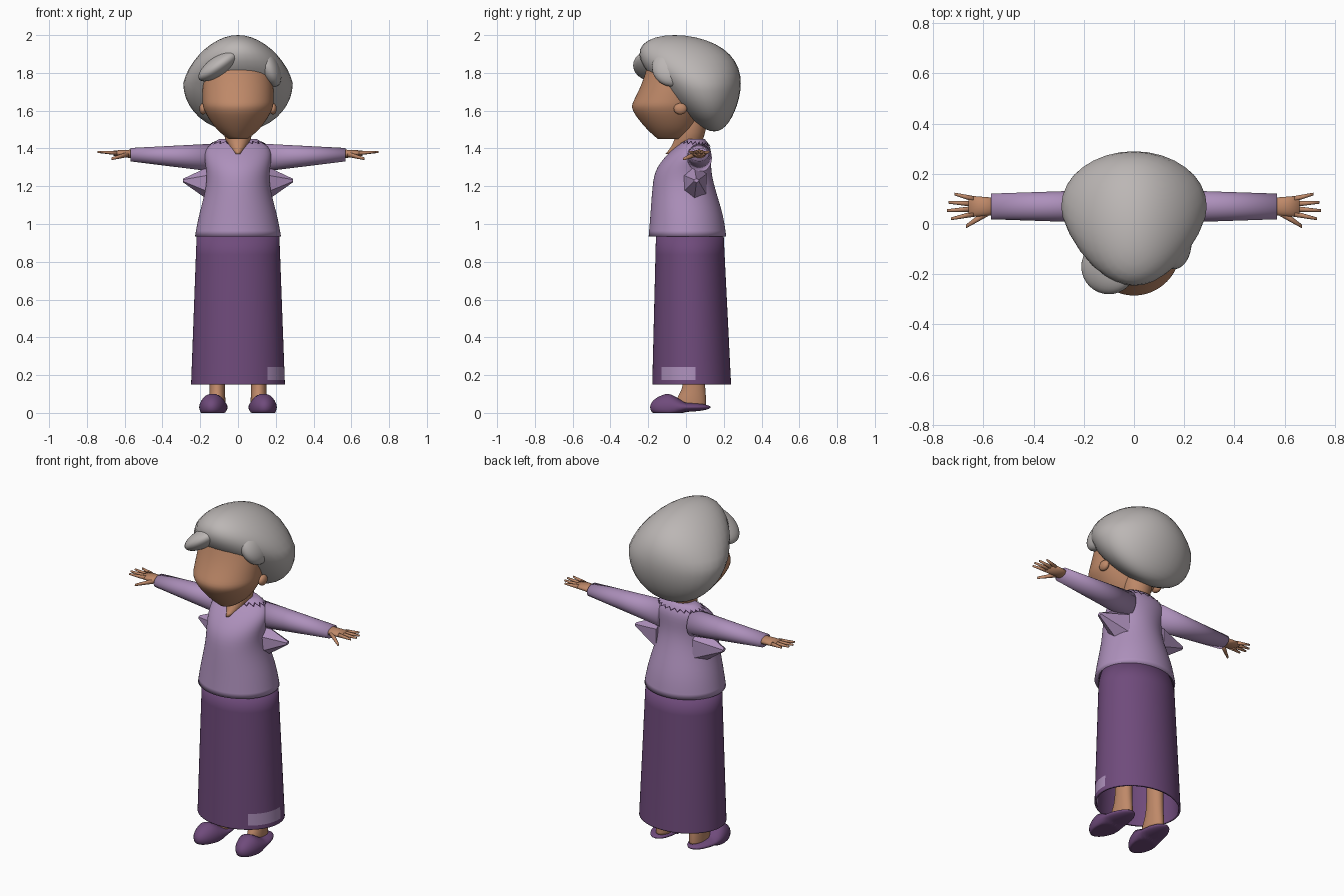
import bpy, bmesh, math
from mathutils import Vector

cube = bpy.data.objects.get("Cube")
if cube:
    bpy.data.objects.remove(cube, do_unlink=True)


def material(name, *colour):
    mat = bpy.data.materials.new(name)
    mat.use_nodes = True
    mat.diffuse_color = (*colour, 1)
    shader = mat.node_tree.nodes["Principled BSDF"]
    shader.inputs["Base Color"].default_value = (*colour, 1)
    shader.inputs["Roughness"].default_value = 0.9
    return mat


HAIR = material("grey_hair", 0.5, 0.47, 0.46)
SKIN = material("warm_skin", 0.52, 0.25, 0.14)
LILAC = material("lilac_cloth", 0.42, 0.28, 0.5)
PLUM = material("plum_cloth", 0.16, 0.07, 0.2)
DARK = material("dark_trim", 0.04, 0.02, 0.05)


def finish(name, bm, mat, mirror=False, smooth=True, rounding=0):
    """Turn a bmesh into an object, with optional mirroring and subdivision."""
    bmesh.ops.recalc_face_normals(bm, faces=bm.faces)
    mesh = bpy.data.meshes.new(name)
    bm.to_mesh(mesh)
    bm.free()
    mesh.materials.append(mat)
    for face in mesh.polygons:
        face.use_smooth = smooth
    ob = bpy.data.objects.new(name, mesh)
    bpy.context.collection.objects.link(ob)
    if mirror:
        ob.modifiers.new("mirror", "MIRROR").use_mirror_merge = False
    if rounding:
        subdivision = ob.modifiers.new("rounding", "SUBSURF")
        subdivision.levels = subdivision.render_levels = rounding
    return ob


def circle(sides):
    angles = [math.tau * (i + 0.5) / sides for i in range(sides)]
    return [(math.cos(a), math.sin(a)) for a in angles]


def skin(name, loops, mat, caps=True, **options):
    """Join closed loops of points with faces, keeping the two end rims crisp."""
    bm = bmesh.new()
    crease = bm.edges.layers.float.new("crease_edge")
    rings = [[bm.verts.new(point) for point in loop] for loop in loops]
    for low, high in zip(rings, rings[1:]):
        for i in range(len(low)):
            bm.faces.new((low[i - 1], low[i], high[i], high[i - 1]))
    for edge in bm.edges:
        if edge.is_boundary:
            edge[crease] = 1
    if caps:
        bm.faces.new(rings[0])
        bm.faces.new(rings[-1])
    return finish(name, bm, mat, **options)


def column(name, rows, mat, x=0, sides=24, **options):
    """Upright form from rows of height, half width, front and back."""
    loops = [[(x + half * c, (front + back) / 2 + (back - front) / 2 * s, z)
              for c, s in circle(sides)] for z, half, front, back in rows]
    return skin(name, loops, mat, rounding=2, **options)


def limb(name, start, end, start_size, end_size, mat, sides=12, rounding=1, **options):
    """Tapered sideways limb, made on the left and mirrored."""
    loops = [[(x, y + deep * c, z + tall * s) for c, s in circle(sides)]
             for (x, y, z), (deep, tall) in ((start, start_size), (end, end_size))]
    skin(name, loops, mat, mirror=True, rounding=rounding, **options)


def blob(name, rule, mat, **options):
    """Unit sphere whose points are moved by a rule."""
    bm = bmesh.new()
    bmesh.ops.create_uvsphere(bm, u_segments=32, v_segments=20, radius=1)
    for v in bm.verts:
        v.co = rule(*v.co)
    finish(name, bm, mat, **options)


def ellipsoid(centre, size, tilt=0):
    return lambda x, y, z: Vector(centre) + Vector(
        (size[0] * x, size[1] * y, size[2] * z + tilt * x))


# Skirt: a straight cloth tube, open at the hem, with a worn pale patch
def skirt_row(z):
    flare = (0.95 - z) / 0.8
    return z, 0.22 + 0.03 * flare, -0.16 - 0.02 * flare, 0.2 + 0.04 * flare


skirt = column("skirt", [skirt_row(z) for z in (0.15, 0.175, 0.195, 0.5, 0.95)],
               PLUM, sides=32, caps=False)
skirt.data.materials.append(LILAC)
for face in skirt.data.polygons:
    x, y, z = face.center
    if 0.175 < z < 0.195 and x > 0.15 and y < 0.06:
        face.material_index = 1
cloth = skirt.modifiers.new("cloth", "SOLIDIFY")
cloth.thickness = 0.01

# Blouse, sleeves and the loose cloth under the arms
blouse = column("blouse", [
    (0.935, 0.23, -0.2, 0.215), (1.05, 0.21, -0.19, 0.2), (1.2, 0.165, -0.18, 0.15),
    (1.3, 0.17, -0.165, 0.13), (1.4, 0.19, -0.07, 0.14), (1.45, 0.1, 0, 0.1)], LILAC)
limb("sleeves", (0.1, 0.07, 1.35), (0.57, 0.07, 1.367), (0.068, 0.078), (0.052, 0.036),
     LILAC, sides=20)
limb("underarm_folds", (0.12, 0.04, 1.21), (0.29, 0.055, 1.23), (0.08, 0.11), (0.015, 0.01),
     LILAC, sides=6, rounding=0, smooth=False)

# Hands
limb("palms", (0.54, 0.07, 1.37), (0.66, 0.07, 1.375), (0.035, 0.026), (0.045, 0.015), SKIN)
for i, reach in enumerate((0.73, 0.745, 0.74, 0.715)):
    spread = i - 1.5
    limb(f"finger_{i + 1}", (0.64, 0.07 + 0.02 * spread, 1.376),
         (reach, 0.07 + 0.033 * spread, 1.382), (0.013, 0.013), (0.006, 0.006), SKIN, sides=8)
limb("thumb", (0.58, 0.05, 1.37), (0.67, -0.01, 1.345), (0.02, 0.016), (0.008, 0.008),
     SKIN, sides=8)

# Legs and slippers
column("legs", [(0.04, 0.045, -0.06, 0.11), (0.09, 0.045, -0.05, 0.11),
                (0.15, 0.04, 0, 0.1), (0.6, 0.05, -0.02, 0.1)],
       SKIN, x=0.11, sides=12, mirror=True)


def slipper(x, y, z):
    height = min(0.08, max(0.025, 0.04 - 0.1 * y))
    return 0.13 + 0.075 * x - 0.01 * y, 0.16 * y - 0.03, max(0, 0.03 + height * z)


blob("slippers", slipper, PLUM, mirror=True)

# Neck and face
column("neck", [(1.37, 0.02, -0.11, 0.04), (1.44, 0.08, -0.05, 0.1),
                (1.6, 0.08, -0.05, 0.12)], SKIN)
column("face", [(1.45, 0.05, -0.15, 0), (1.5, 0.12, -0.21, 0.05), (1.61, 0.19, -0.3, 0.1),
                (1.65, 0.19, -0.28, 0.1), (1.75, 0.19, -0.23, 0.1),
                (1.86, 0.17, -0.2, 0.1)], SKIN)
blob("ears", ellipsoid((0.185, -0.03, 1.61), (0.02, 0.035, 0.03)), SKIN, mirror=True)
blob("left_eye", ellipsoid((0.08, -0.222, 1.69), (0.017, 0.015, 0.017)), DARK)
blob("right_eye", ellipsoid((-0.07, -0.228, 1.69), (0.008, 0.015, 0.008)), DARK)


# Full rounded hair that leans forward at the crown, and its swept fringe
def hair(x, y, z):
    crown = max(z, 0)
    lean = 0.08 * z + 0.05 * crown
    return (0.29 * x * (1 - 0.2 * crown), 0.07 - lean + y * (0.22 + lean),
            1.745 + 0.255 * z)


blob("hair", hair, HAIR)
blob("fringe", ellipsoid((-0.1, -0.17, 1.84), (0.11, 0.11, 0.06), 0.06), HAIR)
blob("side_wave", ellipsoid((0.16, -0.07, 1.83), (0.07, 0.11, 0.09), -0.05), HAIR)

# Zigzag trim lying on the cloth around the neckline
bm = bmesh.new()
pairs = []
for i, (c, s) in enumerate(circle(44)):
    inner = 1 if i % 2 else 1.2
    pairs.append([bm.verts.new((0.125 * k * c, 0.055 + 0.075 * k * s, 1.5 - 0.06 * k))
                  for k in (inner, inner + 0.1)])
for i in range(len(pairs)):
    (a, b), (c, d) = pairs[i - 1], pairs[i]
    bm.faces.new((a, b, d, c))
trim = finish("neckline_trim", bm, DARK, smooth=False)
wrap = trim.modifiers.new("lie_on_cloth", "SHRINKWRAP")
wrap.target = blouse
wrap.wrap_mode = "ABOVE_SURFACE"
wrap.offset = 0.004
